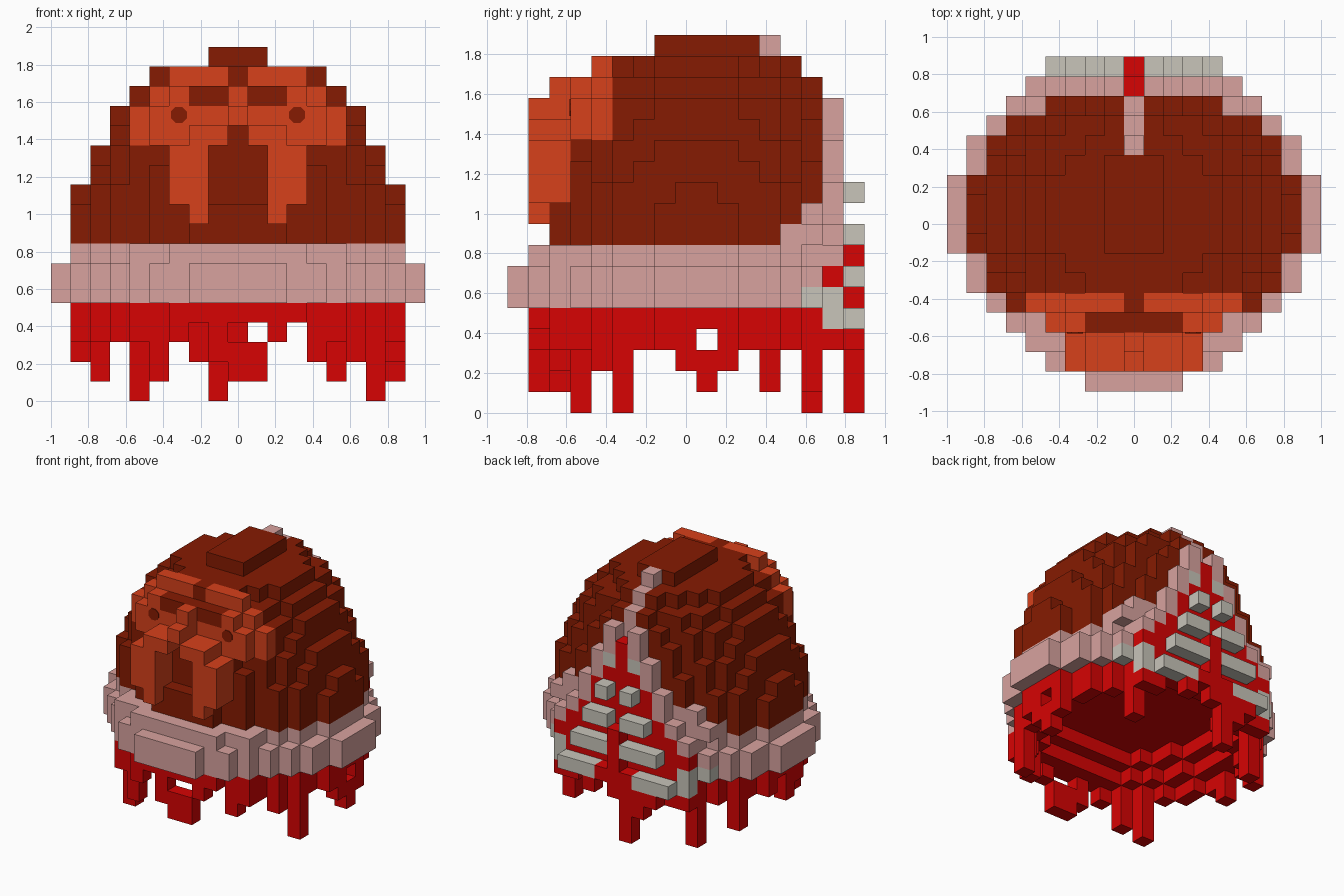
import bpy, bmesh
from mathutils import Vector

cube = bpy.data.objects.get("Cube")
if cube:
    bpy.data.objects.remove(cube, do_unlink=True)

V = 2 / 19  # block size
COLOURS = {
    "dark_brown": (0.24, 0.011, 0.0005),
    "rust_orange": (0.68, 0.052, 0.011),
    "dusty_pink": (0.69, 0.365, 0.345),
    "bright_red": (0.68, 0.001, 0.001),
    "pale_grey": (0.58, 0.555, 0.49),
}


def make_material(name, rgb):
    mat = bpy.data.materials.new(name)
    mat.use_nodes = True
    mat.diffuse_color = (*rgb, 1)
    mat.node_tree.nodes["Principled BSDF"].inputs["Base Color"].default_value = (*rgb, 1)
    return mat


MATS = {n: make_material(n, c) for n, c in COLOURS.items()}
blocks = {}  # (x, y, z) block position -> part name


def put(part, xs, ys, zs, mirror=False):
    for x in xs:
        for y in ys:
            for z in zs:
                blocks[x, y, z] = part
                if mirror:
                    blocks[-x, y, z] = part


def span(a, b):
    return range(a, b + 1)


def footprint(rows):
    """Round plan: half-widths listed outward from the middle row."""
    cells = set()
    for n, w in enumerate(rows):
        for y in (n + 1, -n):
            cells |= {(x, y) for x in span(-w, w)}
    return cells


def shrink(cells):
    return {(x, y) for x, y in cells
            if {(x + 1, y), (x - 1, y), (x, y + 1), (x, y - 1)} <= cells}


def layer(part, cells, z):
    for x, y in cells:
        blocks[x, y, z] = part


# Red lining below the band, with a stepped hollow
ring = footprint([8, 8, 7, 7, 6, 5, 5, 3])
inner = shrink(ring)
core = shrink(inner)
centre_hole = shrink(core)
layer("red_lining", ring - core, 4)
layer("red_lining", ring - inner, 3)

# Gaps in the lower edge of the lining
gaps = [(1, -7), (3, -7), (1, 8), (3, 8), (8, 1), (-8, 1), (-2, -7), (0, -7)]
for x, y in gaps:
    blocks.pop((x, y, 3), None)

# Hanging drips: column and lowest block
drips = [(-5, -5, 0), (-1, 8, 0), (-5, 6, 0), (7, -3, 0), (-7, 4, 1), (8, 1, 1),
         (0, -7, 1), (1, -7, 1), (5, 6, 1), (-4, -6, 1), (-8, 0, 2), (8, 0, 2),
         (8, 2, 2), (-2, 8, 2), (-1, -7, 2), (4, -6, 2), (6, -4, 2)]
for x, y, low in drips:
    put("red_lining", [x], [y], span(low, 2))

# Pink band, with red ceiling inside it
wide = footprint([9, 9, 8, 8, 7, 6, 5, 4, 2])
for z in (5, 6):
    layer("pink_band", {c for c in wide if c[1] < 8}, z)
layer("pink_band", {c for c in ring if c[1] < 8}, 7)
layer("red_lining", core, 5)
layer("red_lining", core, 6)
for x, y in centre_hole:
    del blocks[x, y, 5]

# Brown dome, one plan per layer
dome = {8: [8, 8, 7, 7, 6, 4, 2], 9: [8, 8, 7, 7, 6, 4, 2], 10: [8, 7, 7, 7, 6, 4],
        11: [7, 7, 7, 6, 5, 4], 12: [7, 7, 6, 6, 5, 3], 13: [6, 6, 6, 5, 4, 3],
        14: [6, 6, 5, 5, 4, 2], 15: [5, 5, 4, 4, 3, 1], 16: [4, 4, 3, 2, 1]}
for z, rows in dome.items():
    layer("brown_dome", footprint(rows), z)
put("brown_dome", span(-1, 1), span(-1, 3), [17])

# Orange face on the front: brow, cheeks, nose ridge, whiskers
put("orange_face", span(1, 3), [-4], [16], True)
put("orange_face", span(0, 4), [-4], [15], True)
put("orange_face", [3], [-5], [15], True)
put("brown_dome", span(-2, 2), [-5], [15])
for z in (13, 14):
    put("orange_face", span(1, 5), [-4], [z], True)
    put("orange_face", span(1, 4), [-5], [z], True)
put("orange_face", [0], [-6], [15])
put("orange_face", [0], span(-7, -5), [14])
put("orange_face", span(1, 2), span(-7, -6), [13], True)
put("orange_face", span(2, 3), span(-7, -6), span(10, 12), True)
put("orange_face", [2], [-7], [9], True)

# Rear opening: red panel with a pink border that narrows upward
panel = {5: 4, 6: 4, 7: 4, 8: 3, 9: 2, 10: 2, 11: 1, 12: 0, 13: 0}
for z, w in panel.items():
    put("red_lining", span(0, w), [7], [z], True)
    put("pink_band", [w + 1], [7], [z], True)
put("pink_band", [1], [7], [14], True)
put("pink_band", [2], [7], [12], True)
put("pink_band", [3], [7], [10], True)
put("pink_band", span(4, 5), [6], span(8, 9), True)
put("pink_band", [6], span(5, 6), [8], True)
for z, y in ((14, 6), (15, 6), (16, 5), (17, 4)):
    put("pink_band", [0], [y], [z])
put("red_lining", [0], [8], span(3, 7))
put("red_lining", [5], [7], [6], True)

# Grey lacing rungs
for z, first, last in ((10, 1, 1), (8, 1, 2), (6, 1, 3), (4, 2, 4)):
    put("grey_lacing", span(first, last), [8], [z], True)
put("grey_lacing", [1], [7], [12], True)
put("grey_lacing", span(4, 5), [7], [4], True)
put("grey_lacing", [5], span(6, 7), [5], True)
put("grey_lacing", [6], [6], [5], True)

# Turn each part's exposed block sides into one mesh
SIDES = [Vector(s) for s in ((1, 0, 0), (-1, 0, 0), (0, 1, 0),
                             (0, -1, 0), (0, 0, 1), (0, 0, -1))]


def build_part(name, colour):
    bm = bmesh.new()
    for pos, part in blocks.items():
        if part != name:
            continue
        centre = Vector(pos) + Vector((0, 0, 0.5))
        for n in SIDES:
            if tuple(int(c) for c in Vector(pos) + n) in blocks:
                continue
            u = Vector((n.y, n.z, n.x))
            v = n.cross(u)
            corners = [(centre + (n + u * a + v * b) / 2) * V
                       for a, b in ((-1, -1), (1, -1), (1, 1), (-1, 1))]
            bm.faces.new([bm.verts.new(c) for c in corners])
    bmesh.ops.remove_doubles(bm, verts=bm.verts, dist=V / 100)
    mesh = bpy.data.meshes.new(name)
    bm.to_mesh(mesh)
    bm.free()
    mesh.materials.append(MATS[colour])
    bpy.context.collection.objects.link(bpy.data.objects.new(name, mesh))


for name, colour in (("red_lining", "bright_red"), ("pink_band", "dusty_pink"),
                     ("brown_dome", "dark_brown"), ("orange_face", "rust_orange"),
                     ("grey_lacing", "pale_grey")):
    build_part(name, colour)

# Eyes: thin eight-sided plates
for side, x in (("left", 3), ("right", -3)):
    bpy.ops.mesh.primitive_cylinder_add(
        vertices=8, radius=V * 0.44, depth=0.008,
        location=(x * V, -5.5 * V - 0.002, 14.55 * V), rotation=(1.5708, 0.3927, 0))
    eye = bpy.context.object
    eye.name = side + "_eye"
    eye.data.materials.append(MATS["dark_brown"])
